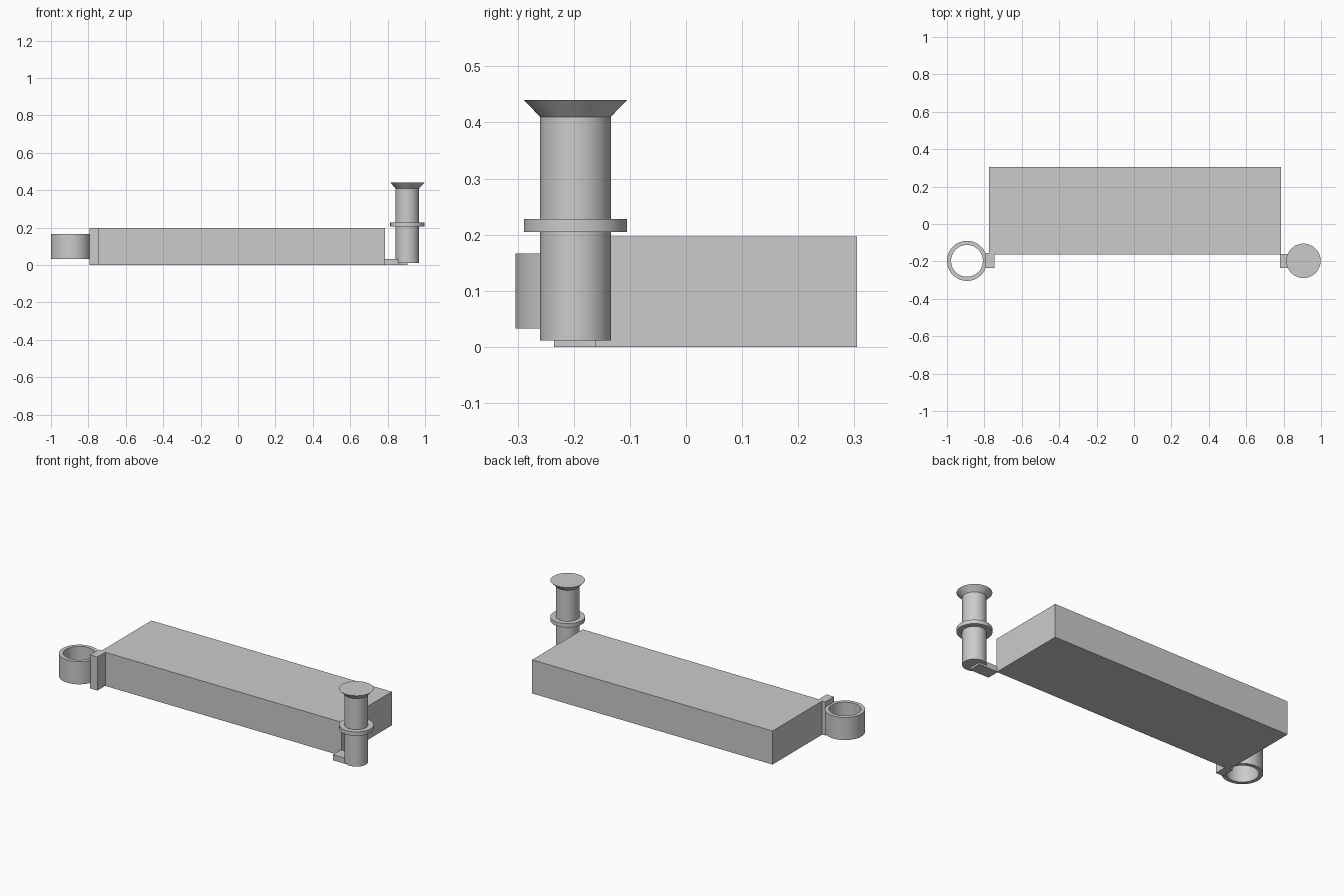
import bpy
import bmesh
import math

cube = bpy.data.objects.get("Cube")
if cube:
    bpy.data.objects.remove(cube, do_unlink=True)

grey = bpy.data.materials.new("plain grey")
grey.use_nodes = True
colour = (0.6, 0.6, 0.6, 1)
grey.diffuse_color = colour
grey.node_tree.nodes["Principled BSDF"].inputs["Base Color"].default_value = colour

SEGMENTS = 64
PIN_Y = -0.197


def finish(name, bm, location=(0, 0, 0)):
    bmesh.ops.recalc_face_normals(bm, faces=bm.faces)
    mesh = bpy.data.meshes.new(name)
    bm.to_mesh(mesh)
    bm.free()
    mesh.materials.append(grey)
    obj = bpy.data.objects.new(name, mesh)
    obj.location = location
    bpy.context.collection.objects.link(obj)
    return obj


def box(name, x, y, z):
    bm = bmesh.new()
    bmesh.ops.create_cube(bm, size=1)
    for v in bm.verts:
        v.co = [lo + (c + 0.5) * (hi - lo) for c, (lo, hi) in zip(v.co, (x, y, z))]
    return finish(name, bm)


def lathe(name, profile, x, closed=False):
    """Revolve (radius, height) points about a vertical axis."""
    bm = bmesh.new()
    verts = [bm.verts.new((r, 0, z)) for r, z in profile]
    pairs = list(zip(verts, verts[1:]))
    if closed:
        pairs.append((verts[-1], verts[0]))
    edges = [bm.edges.new(p) for p in pairs]
    bmesh.ops.spin(bm, geom=verts + edges, cent=(0, 0, 0), axis=(0, 0, 1),
                   angle=math.tau, steps=SEGMENTS, use_duplicate=False)
    bmesh.ops.remove_doubles(bm, verts=bm.verts, dist=0.0001)
    obj = finish(name, bm, (x, PIN_Y, 0))
    bpy.ops.object.select_all(action="DESELECT")
    obj.select_set(True)
    bpy.context.view_layer.objects.active = obj
    bpy.ops.object.shade_smooth_by_angle(angle=math.radians(30))
    return obj


# Main slab
box("main_block", (-0.775, 0.785), (-0.163, 0.305), (0, 0.197))

# Socket ring on the right end with its tall bracket
box("ring_bracket", (-0.795, -0.747), (-0.235, -0.155), (0, 0.197))
lathe("socket_ring", [(0.107, 0.033), (0.107, 0.166), (0.085, 0.166), (0.085, 0.033)],
      -0.893, closed=True)

# Pin on the left end, standing on a flat foot
box("pin_foot", (0.78, 0.905), (-0.235, -0.16), (0, 0.033))
lathe("flanged_pin", [(0, 0.011), (0.063, 0.011), (0.063, 0.205), (0.092, 0.205),
                      (0.092, 0.228), (0.063, 0.228), (0.063, 0.41),
                      (0.092, 0.44), (0, 0.44)], 0.906)
